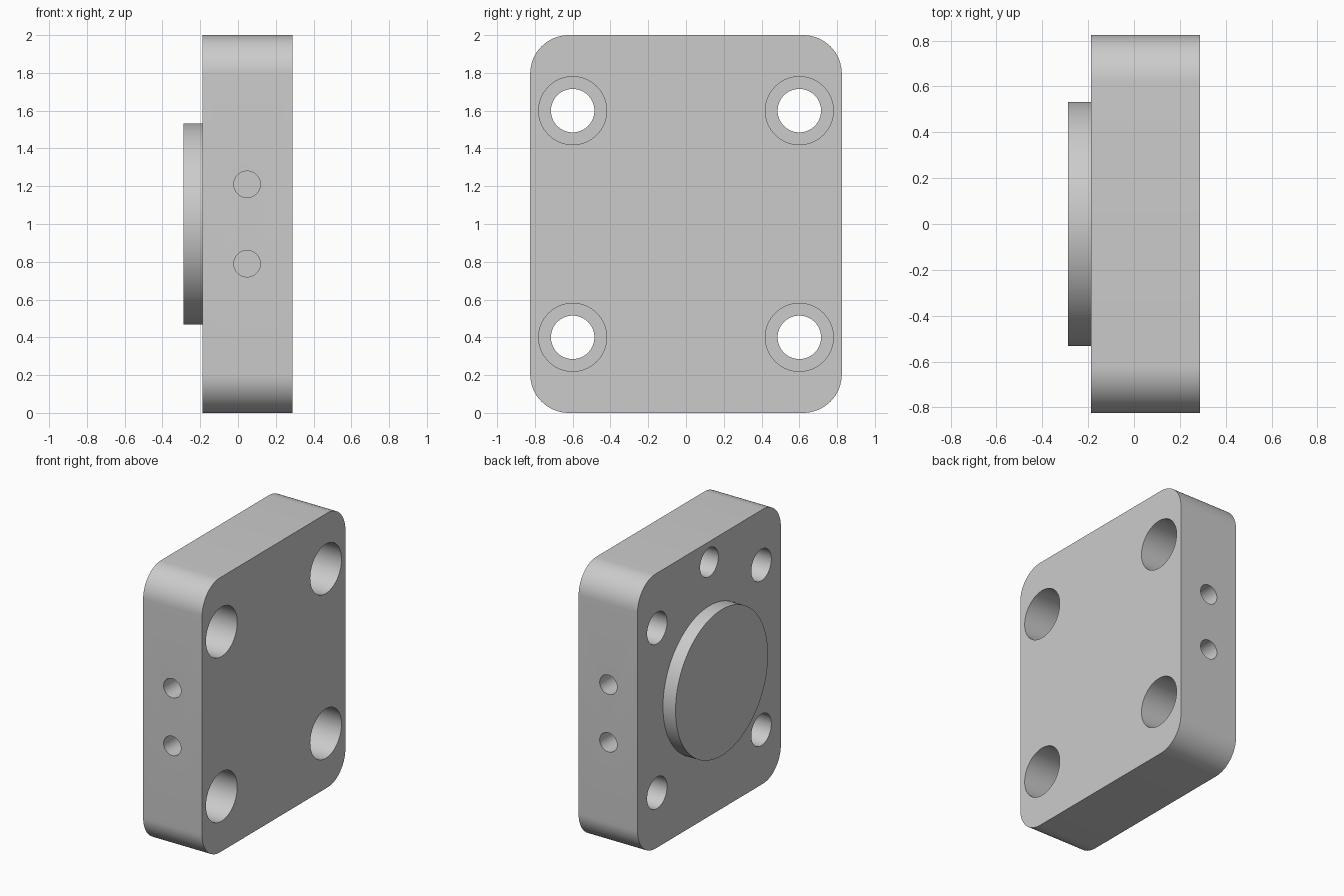
import bpy, bmesh, math
from mathutils import Matrix, Vector

cube = bpy.data.objects.get("Cube")
if cube:
    bpy.data.objects.remove(cube, do_unlink=True)

# Single grey material
GREY = (0.6, 0.6, 0.6, 1.0)
grey = bpy.data.materials.new("machined grey")
grey.use_nodes = True
grey.diffuse_color = GREY
grey.node_tree.nodes["Principled BSDF"].inputs["Base Color"].default_value = GREY

BACK, FACE = -0.187, 0.288     # mounting plate faces along x
HALF_Y, HEIGHT, MID = 0.825, 2.0, 1.0


def make_object(name, bm):
    mesh = bpy.data.meshes.new(name)
    bmesh.ops.recalc_face_normals(bm, faces=bm.faces[:])
    bm.to_mesh(mesh)
    bm.free()
    mesh.materials.append(grey)
    obj = bpy.data.objects.new(name, mesh)
    bpy.context.collection.objects.link(obj)
    return obj


def cylinder(name, start, end, radius, sides=64):
    """Capped cylinder running between two points."""
    start, end = Vector(start), Vector(end)
    axis = end - start
    turn = axis.to_track_quat('Z', 'Y').to_matrix().to_4x4()
    bm = bmesh.new()
    bmesh.ops.create_cone(bm, cap_ends=True, segments=sides, radius1=radius,
                          radius2=radius, depth=axis.length,
                          matrix=Matrix.Translation((start + end) / 2) @ turn)
    return make_object(name, bm)


def drill(target, start, end, radius):
    """Cut a round hole and discard the cutter."""
    cutter = cylinder("hole_cutter", start, end, radius)
    cutter.hide_render = True
    mod = target.modifiers.new("hole", 'BOOLEAN')
    mod.operation = 'DIFFERENCE'
    mod.solver = 'EXACT'
    mod.object = cutter
    bpy.context.view_layer.objects.active = target
    bpy.ops.object.modifier_apply(modifier=mod.name)
    bpy.data.objects.remove(cutter, do_unlink=True)


# Plate with four rounded corners
bm = bmesh.new()
bmesh.ops.create_cube(bm, size=1.0)
bmesh.ops.scale(bm, vec=(FACE - BACK, 2 * HALF_Y, HEIGHT), verts=bm.verts[:])
bmesh.ops.translate(bm, vec=((FACE + BACK) / 2, 0, MID), verts=bm.verts[:])
corners = [e for e in bm.edges
           if abs(e.verts[0].co.x - e.verts[1].co.x) > 0.1]
bmesh.ops.bevel(bm, geom=corners, offset=0.205, offset_type='OFFSET',
                segments=16, profile=0.5, affect='EDGES')
plate = make_object("plate", bm)

# Counterbored bolt holes near the corners
for y in (-0.6, 0.6):
    for z in (MID - 0.6, MID + 0.6):
        drill(plate, (BACK - 0.1, y, z), (FACE + 0.1, y, z), 0.115)
        drill(plate, (FACE - 0.29, y, z), (FACE + 0.1, y, z), 0.18)

# Blind side holes on the front and back edges
for side in (-1, 1):
    for z in (MID - 0.21, MID + 0.21):
        drill(plate, (0.048, side * (HALF_Y + 0.1), z),
              (0.048, side * (HALF_Y - 0.35), z), 0.07)

# Blind locating hole above the boss
drill(plate, (BACK - 0.1, 0, 1.85), (BACK + 0.25, 0, 1.85), 0.105)

# Round boss
boss = cylinder("round_boss", (-0.288, 0, MID), (BACK + 0.01, 0, MID), 0.532, 96)

# Smooth the curved walls, keep the rims sharp
for obj in (plate, boss):
    bpy.ops.object.select_all(action='DESELECT')
    obj.select_set(True)
    bpy.context.view_layer.objects.active = obj
    bpy.ops.object.shade_smooth_by_angle(angle=math.radians(30))
